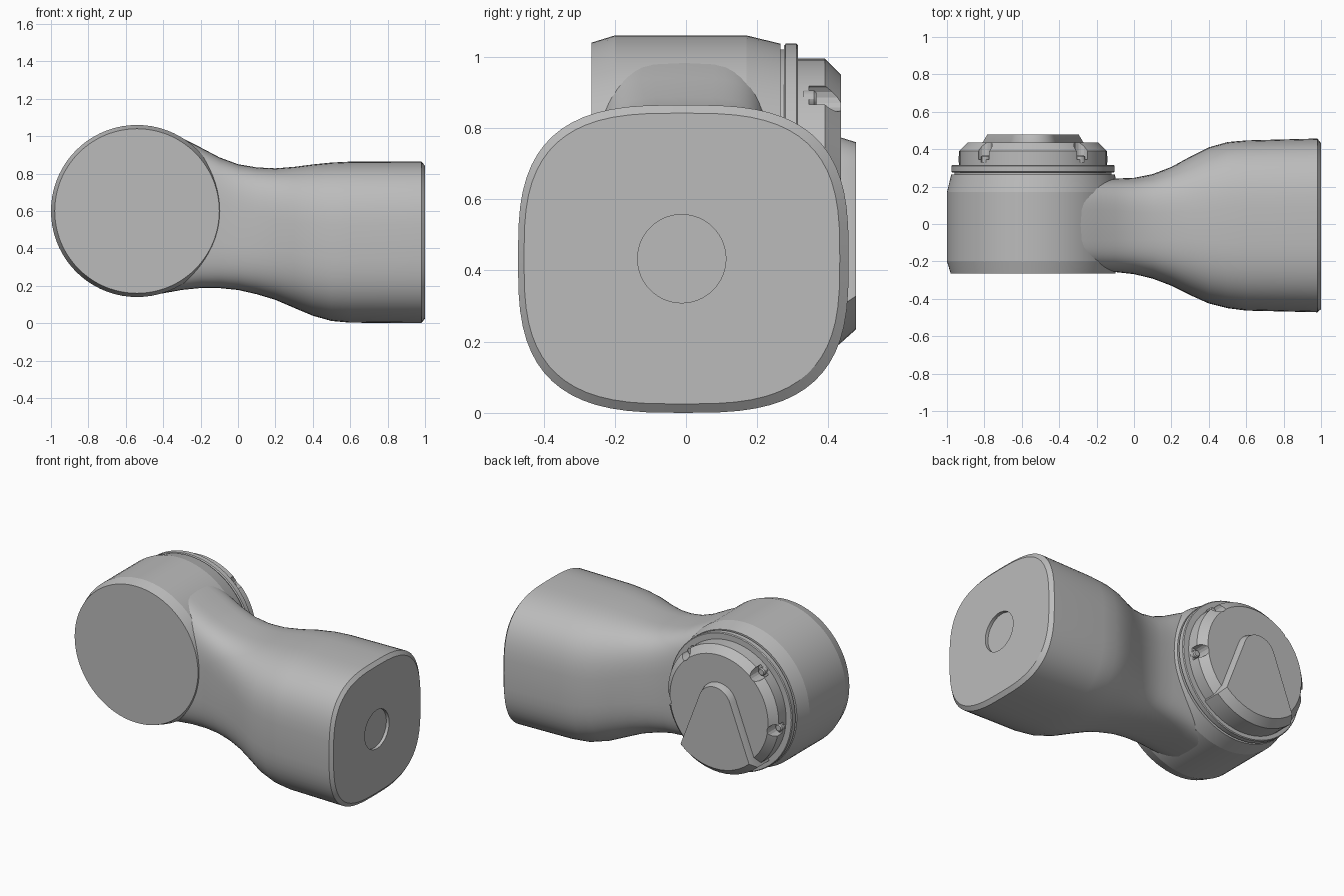
import bpy, bmesh
from math import sin, cos, pi, radians, copysign
from mathutils import Vector

default = bpy.data.objects.get("Cube")
if default:
    bpy.data.objects.remove(default, do_unlink=True)

grey = bpy.data.materials.new("satin_grey")
grey.use_nodes = True
COLOUR = (0.5, 0.5, 0.5, 1)
grey.diffuse_color = COLOUR
grey.node_tree.nodes["Principled BSDF"].inputs["Base Color"].default_value = COLOUR

CX, CZ = -0.54, 0.6          # joint axis, running along y


def loft(name, rings, angle=30):
    """Skin matching rings of points and cap both ends."""
    bm = bmesh.new()
    loops = [[bm.verts.new(p) for p in ring] for ring in rings]
    n = len(loops[0])
    for a, b in zip(loops, loops[1:]):
        for i in range(n):
            j = (i + 1) % n
            bm.faces.new((a[i], a[j], b[j], b[i]))
    bm.faces.new(loops[0])
    bm.faces.new(loops[-1])
    bmesh.ops.recalc_face_normals(bm, faces=bm.faces)
    mesh = bpy.data.meshes.new(name)
    bm.to_mesh(mesh)
    bm.free()
    mesh.materials.append(grey)
    obj = bpy.data.objects.new(name, mesh)
    bpy.context.collection.objects.link(obj)
    smooth(obj, angle)
    return obj


def smooth(obj, angle=30):
    bpy.ops.object.select_all(action='DESELECT')
    obj.select_set(True)
    bpy.context.view_layer.objects.active = obj
    bpy.ops.object.shade_smooth_by_angle(angle=radians(angle))


def lathe(name, profile, segs=72, x=CX, z=CZ, angle=12):
    """Turn a (radius, y) profile about an axis along y."""
    turn = [2 * pi * i / segs for i in range(segs)]
    return loft(name, [[(x + r * cos(t), y, z + r * sin(t)) for t in turn]
                       for r, y in profile], angle)


def superellipse(x, top, bottom, y0, y1, power, segs=64):
    def bend(v):
        return copysign(abs(v) ** (2 / power), v)
    ring = []
    for i in range(segs):
        t = 2 * pi * i / segs
        ring.append((x, (y0 + y1) / 2 + (y1 - y0) / 2 * bend(cos(t)),
                     (top + bottom) / 2 + (top - bottom) / 2 * bend(sin(t))))
    return ring


# Drum housing with chamfered rims
lathe("joint_drum", [(0.44, -0.265), (0.46, -0.2), (0.46, 0.17), (0.437, 0.265)])

# Arm: x, top, bottom, y min, y max, squareness; ends in a shallow round recess
stations = [
    (-0.5, 1.045, 0.15, -0.2, 0.2, 4.5),
    (-0.4, 1.03, 0.16, -0.235, 0.23, 4.5),
    (-0.3, 0.99, 0.178, -0.25, 0.24, 4.5),
    (-0.2, 0.94, 0.188, -0.255, 0.243, 4.2),
    (-0.1, 0.887, 0.188, -0.257, 0.243, 4),
    (0, 0.85, 0.178, -0.268, 0.247, 3.7),
    (0.1, 0.833, 0.155, -0.292, 0.267, 3.4),
    (0.2, 0.828, 0.125, -0.33, 0.305, 3.2),
    (0.3, 0.836, 0.082, -0.38, 0.36, 3),
    (0.4, 0.849, 0.04, -0.425, 0.41, 3),
    (0.5, 0.859, 0.012, -0.45, 0.438, 3),
    (0.6, 0.864, 0.003, -0.463, 0.447, 3),
    (0.98, 0.865, 0, -0.472, 0.457, 3),
    (1, 0.842, 0.025, -0.455, 0.432, 3),
    (1, 0.557, 0.309, -0.136, 0.112, 2),
    (0.98, 0.557, 0.309, -0.136, 0.112, 2),
]
loft("arm", [superellipse(*s) for s in stations])

# Groove and flange behind the drum
lathe("seal_groove", [(0.42, 0.25), (0.42, 0.28)])
lathe("flange", [(0.43, 0.275), (0.437, 0.28), (0.437, 0.31), (0.432, 0.315)])

# End cover with screw pockets cut into its rim
cover = lathe("end_cover", [(0.395, 0.3), (0.395, 0.39), (0.35, 0.435)])
for deg in (-7, 48, 132, 187):
    t = radians(deg)
    x, z = CX + 0.385 * cos(t), CZ + 0.385 * sin(t)
    cutter = lathe("pocket_cutter", [(0.04, 0.345), (0.04, 0.5)], 16, x, z)
    cutter.hide_render = True
    cut = cover.modifiers.new("pocket", 'BOOLEAN')
    cut.object = cutter
    cut.solver = 'EXACT'
    bpy.ops.object.select_all(action='DESELECT')
    cover.select_set(True)
    bpy.context.view_layer.objects.active = cover
    bpy.ops.object.modifier_apply(modifier=cut.name)
    bpy.data.objects.remove(cutter, do_unlink=True)
    sx, sz = CX + 0.378 * cos(t), CZ + 0.378 * sin(t)
    lathe("cover_screw", [(0.024, 0.33), (0.024, 0.36), (0.018, 0.367)], 12, sx, sz, 30)
smooth(cover, 12)


# Raised plate: round top, flared sides, lower edge following the rim
def plate_ring(y, top_r, rim_r):
    ring = [Vector((top_r * cos(radians(a)), y, 0.045 + top_r * sin(radians(a))))
            for a in range(20, 161, 10)]
    ring += [Vector((rim_r * cos(radians(a)), y, rim_r * sin(radians(a))))
             for a in range(-132, -47, 7)]
    return [p + Vector((CX, 0, CZ)) for p in ring]


loft("raised_plate", [plate_ring(0.31, 0.13, 0.408), plate_ring(0.43, 0.13, 0.408),
                      plate_ring(0.478, 0.115, 0.365)], 25)
